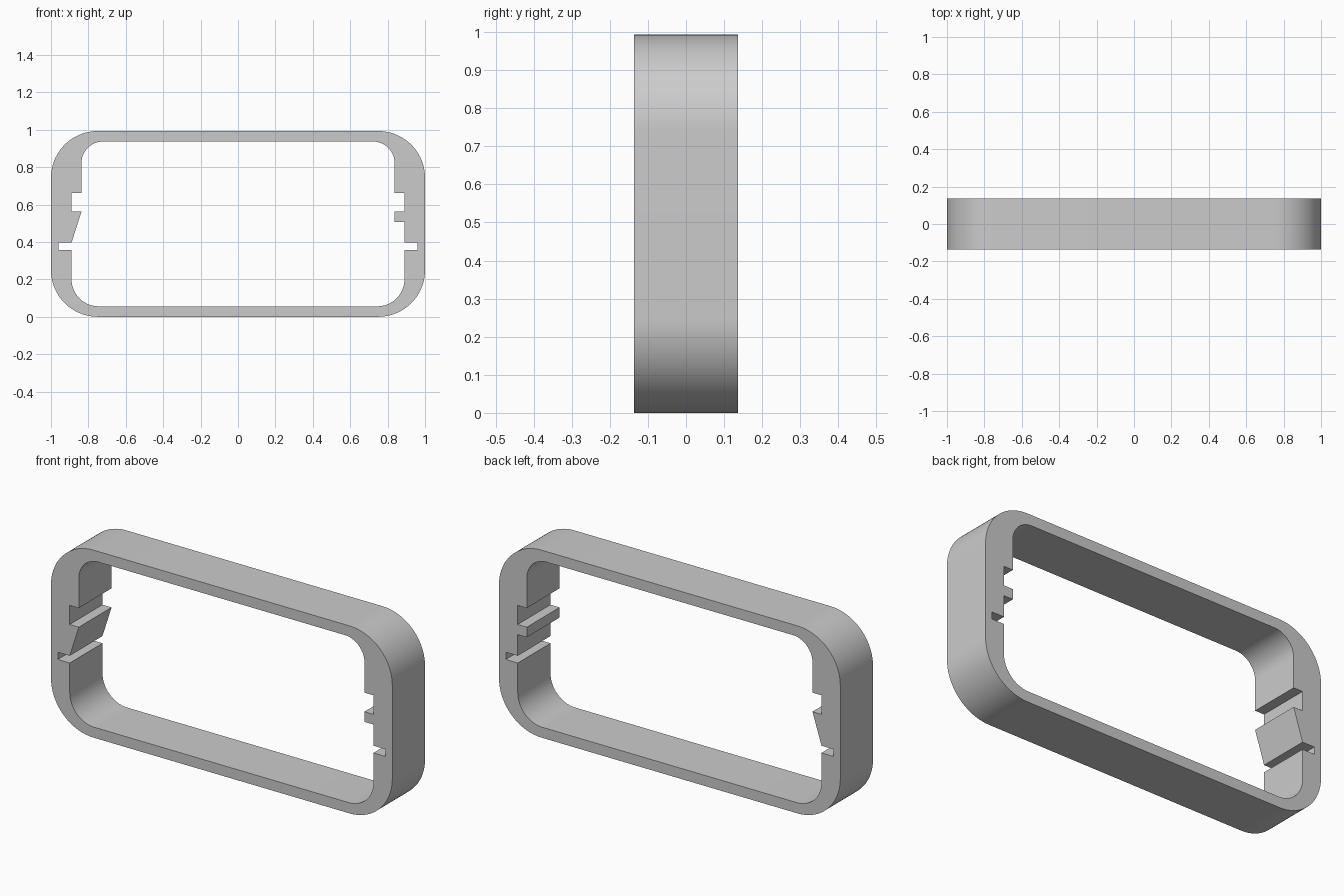
import bpy
import bmesh
from math import sin, cos, pi, radians

cube = bpy.data.objects.get("Cube")
if cube:
    bpy.data.objects.remove(cube, do_unlink=True)

HALF_W, HEIGHT, HALF_DEPTH = 1.0, 0.993, 0.137
OUTER_R = 0.25
WALL = 0.056                      # top and bottom thickness
UPPER, LOWER, GROOVE = 0.837, 0.89, 0.96    # half widths of the opening
UPPER_R, LOWER_R = 0.115, 0.145


def arc(cx, cz, r, start, steps=24):
    """Quarter circle, counter-clockwise from the start angle in degrees."""
    angles = [radians(start) + pi / 2 * i / steps for i in range(steps + 1)]
    return [(cx + r * cos(a), cz + r * sin(a)) for a in angles]


def mirrored(points):
    return [(-x, z) for x, z in reversed(points)]


def opening_side(catch):
    """Right half of the opening, from bottom to top, with its own catch shape."""
    low, high = WALL, HEIGHT - WALL
    groove = [(LOWER, 0.358), (GROOVE, 0.358), (GROOVE, 0.396), (LOWER, 0.396)]
    slot = [(LOWER, 0.562), (LOWER, 0.663), (UPPER, 0.663)]
    return (arc(LOWER - LOWER_R, low + LOWER_R, LOWER_R, -90)
            + groove + catch + slot
            + arc(UPPER - UPPER_R, high - UPPER_R, UPPER_R, 0))


# Outer rounded rectangle
half = (arc(HALF_W - OUTER_R, OUTER_R, OUTER_R, -90)
        + arc(HALF_W - OUTER_R, HEIGHT - OUTER_R, OUTER_R, 0))
outer = half + mirrored(half)

# Opening: square tab on one side, sloped catch on the other
tab = [(LOWER, 0.508), (UPPER, 0.508), (UPPER, 0.562)]
wedge = [(UPPER, 0.562)]
opening = opening_side(tab) + mirrored(opening_side(wedge))

# Extruded frame
curve = bpy.data.curves.new("frame_profile", "CURVE")
curve.dimensions = "2D"
curve.fill_mode = "BOTH"
curve.extrude = HALF_DEPTH
for loop in (outer, opening):
    spline = curve.splines.new("POLY")
    spline.points.add(len(loop) - 1)
    for point, (x, z) in zip(spline.points, loop):
        point.co = (x, z, 0, 1)
    spline.use_cyclic_u = True

frame = bpy.data.objects.new("frame", curve)
bpy.context.collection.objects.link(frame)
frame.rotation_euler.x = pi / 2
bpy.ops.object.select_all(action="DESELECT")
frame.select_set(True)
bpy.context.view_layer.objects.active = frame
bpy.ops.object.convert(target="MESH")
frame = bpy.context.object
bpy.ops.object.transform_apply(location=False, rotation=True, scale=False)

# Weld the caps to the walls
bm = bmesh.new()
bm.from_mesh(frame.data)
bmesh.ops.remove_doubles(bm, verts=bm.verts, dist=0.0001)
bmesh.ops.recalc_face_normals(bm, faces=bm.faces)
bm.to_mesh(frame.data)
bm.free()
bpy.ops.object.shade_smooth_by_angle(angle=radians(15))

# Plain grey
grey = bpy.data.materials.new("plain grey")
grey.use_nodes = True
colour = (0.6, 0.6, 0.6, 1)
grey.diffuse_color = colour
grey.node_tree.nodes["Principled BSDF"].inputs["Base Color"].default_value = colour
frame.data.materials.clear()
frame.data.materials.append(grey)
